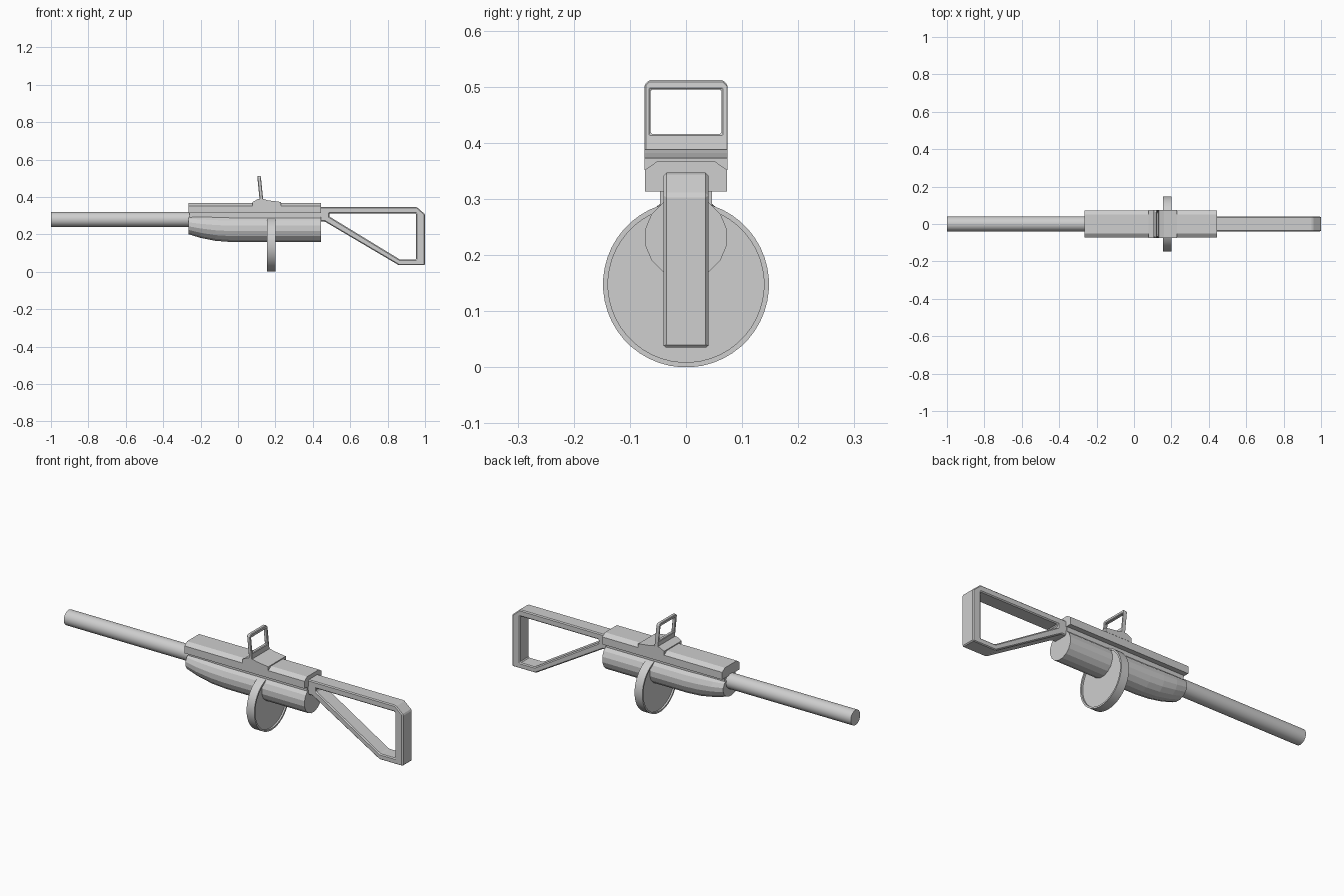
import bpy, bmesh, math

cube = bpy.data.objects.get("Cube")
if cube:
    bpy.data.objects.remove(cube, do_unlink=True)

grey = bpy.data.materials.new("light_grey")
grey.use_nodes = True
COLOUR = (0.62, 0.62, 0.62, 1)
grey.diffuse_color = COLOUR
grey.node_tree.nodes["Principled BSDF"].inputs["Base Color"].default_value = COLOUR


def finish(name, bm, smooth=None, bevel=0):
    bmesh.ops.recalc_face_normals(bm, faces=bm.faces[:])
    mesh = bpy.data.meshes.new(name)
    bm.to_mesh(mesh)
    bm.free()
    mesh.materials.append(grey)
    ob = bpy.data.objects.new(name, mesh)
    bpy.context.collection.objects.link(ob)
    if bevel:
        mod = ob.modifiers.new("bevel", "BEVEL")
        mod.width, mod.segments = bevel, 1
        mod.limit_method, mod.angle_limit = "ANGLE", math.radians(25)
    if smooth:
        bpy.ops.object.select_all(action="DESELECT")
        ob.select_set(True)
        bpy.context.view_layer.objects.active = ob
        bpy.ops.object.shade_smooth_by_angle(angle=math.radians(smooth))
    return ob


def prism(name, loops, axis, lo, hi, bevel=0):
    """Extrude an outline, with optional holes, along x or y."""
    bm = bmesh.new()
    edges = []
    for loop in loops:
        vs = [bm.verts.new((lo, a, b) if axis == "x" else (a, lo, b)) for a, b in loop]
        edges += [bm.edges.new((v, vs[i - 1])) for i, v in enumerate(vs)]
    bmesh.ops.triangle_fill(bm, use_beauty=True, use_dissolve=False, edges=edges)
    ext = bmesh.ops.extrude_face_region(bm, geom=bm.faces[:], use_keep_orig=True)
    for v in ext["geom"]:
        if isinstance(v, bmesh.types.BMVert):
            setattr(v.co, axis, hi)
    return finish(name, bm, bevel=bevel)


def loft(name, rings, sides, smooth=None):
    """Join ellipses along x, each given as x, centre z, y radius, z radius."""
    bm = bmesh.new()
    rows = []
    for x, cz, ry, rz in rings:
        angles = [2 * math.pi * (i + 0.5) / sides for i in range(sides)]
        rows.append([bm.verts.new((x, ry * math.sin(a), cz + rz * math.cos(a))) for a in angles])
    for p, q in zip(rows, rows[1:]):
        for i in range(sides):
            bm.faces.new((p[i - 1], p[i], q[i], q[i - 1]))
    bm.faces.new(rows[0])
    bm.faces.new(rows[-1])
    return finish(name, bm, smooth)


def mirrored(half):
    return half + [(-y, z) for y, z in reversed(half)]


# Barrel and lower body with its rising nose
loft("barrel", [(-1, 0.28, 0.04, 0.04), (-0.24, 0.28, 0.04, 0.04)], 32, 40)
loft("lower_body", [(-0.265, 0.254, 0.066, 0.054), (-0.2, 0.244, 0.072, 0.064),
                    (-0.12, 0.236, 0.074, 0.072), (-0.04, 0.232, 0.074, 0.074),
                    (0.443, 0.232, 0.074, 0.074)], 16)

# Overhanging cover and the neck beneath it
cover = mirrored([(0.05, 0.368), (0.073, 0.352), (0.073, 0.313), (0.046, 0.313)])
prism("top_cover", [cover], "x", -0.265, 0.443)
prism("neck", [mirrored([(0.046, 0.33), (0.046, 0.26)])], "x", -0.26, 0.44)

# Round drum with shallow recessed faces
drum = [(0.163, 0.139), (0.154, 0.139), (0.154, 0.148),
        (0.2, 0.148), (0.2, 0.139), (0.191, 0.139)]
loft("drum", [(x, 0.148, r, r) for x, r in drum], 48, 30)

# Open frame stock
outer = [(0.42, 0.347), (0.955, 0.347), (1, 0.308), (1, 0.035),
         (0.86, 0.035), (0.465, 0.268), (0.42, 0.268)]
inner = [(0.488, 0.312), (0.953, 0.312), (0.953, 0.065), (0.867, 0.065), (0.488, 0.296)]
prism("stock", [outer, inner], "y", -0.04, 0.04, bevel=0.005)

# Sight base and leaning sight frame
base = [(0.078, 0.352), (0.078, 0.373), (0.105, 0.388), (0.14, 0.388),
        (0.16, 0.382), (0.23, 0.373), (0.23, 0.352)]
prism("sight_base", [base], "y", -0.074, 0.074)
frame = mirrored([(0.066, 0.512), (0.074, 0.504), (0.074, 0.38)])
opening = mirrored([(0.063, 0.495), (0.063, 0.416)])
sight = prism("sight_frame", [frame, opening], "x", 0.116, 0.135, bevel=0.003)
for v in sight.data.vertices:
    v.co.x -= 0.1 * (v.co.z - 0.38)
